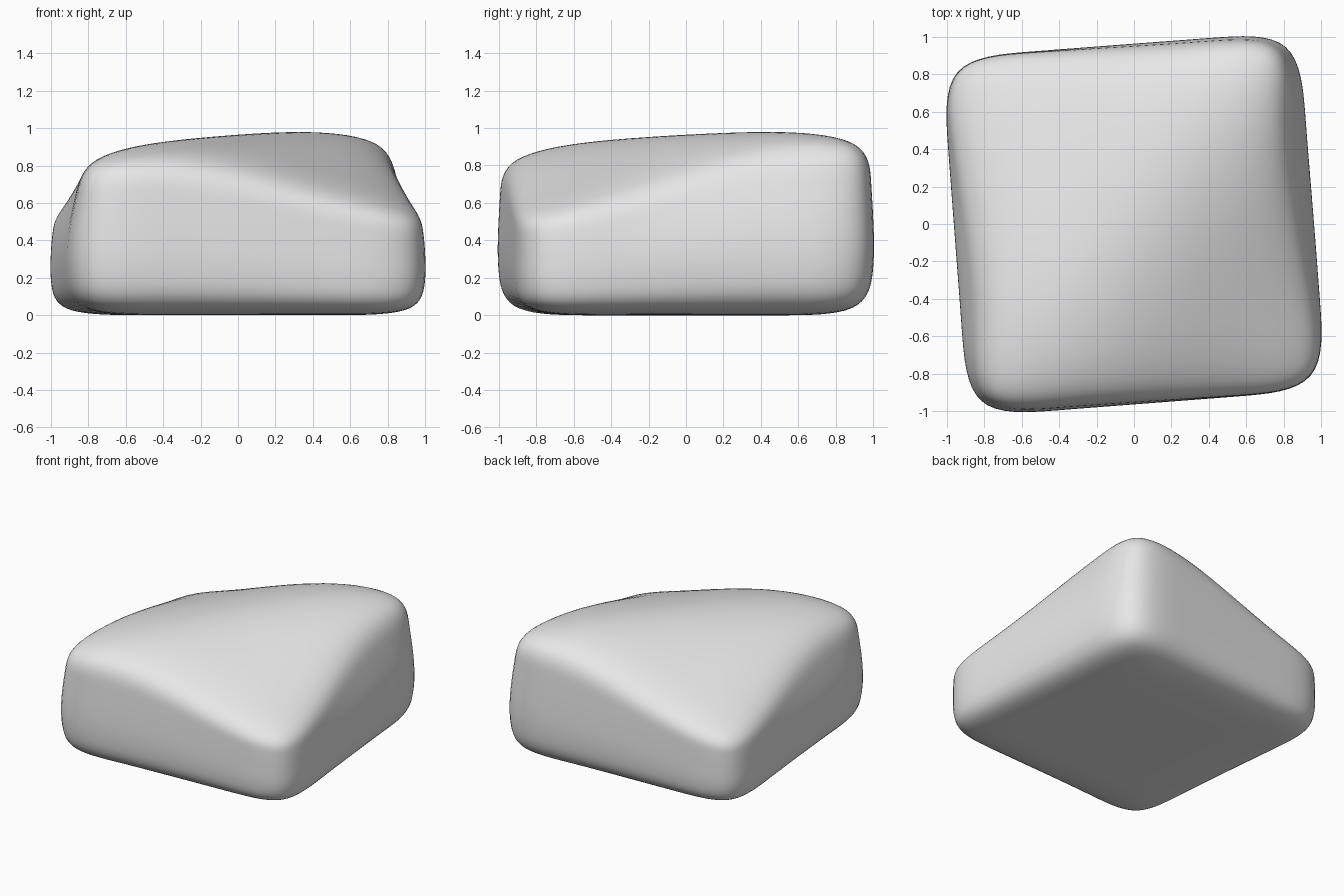
import bpy
import bmesh
import math

# Remove the default object
default = bpy.data.objects.get("Cube")
if default:
    bpy.data.objects.remove(default, do_unlink=True)

# Plain grey stone material
stone = bpy.data.materials.new("light grey stone")
stone.use_nodes = True
grey = (0.8, 0.8, 0.8, 1)
stone.diffuse_color = grey
stone.node_tree.nodes["Principled BSDF"].inputs["Base Color"].default_value = grey


def top_height(u, v):
    """Broad diagonal ridge with rounded ends, falling to two low corners."""
    along = (u + v) / 2
    across = (u - v) / 2
    ridge = 0.47 + 0.06 * along - 0.11 * along ** 4
    bell = max(0, 0.5 + 0.5 * math.cos(math.pi * across)) ** 0.8
    return 0.53 + ridge * bell


# Cage: a gridded cube shaped into a skewed boulder
bm = bmesh.new()
bmesh.ops.create_cube(bm, size=2)
bmesh.ops.subdivide_edges(bm, edges=bm.edges[:], cuts=3, use_grid_fill=True)
for vert in bm.verts:
    u, v = vert.co.x, vert.co.y
    level = (vert.co.z + 1) / 2
    z = top_height(u, v) * level
    # Upper flanks lean inward, most of all midway along the two long sides
    lean = max(0, z - 0.42)
    u *= 1 - (0.1 + 0.24 * (1 - v * v)) * lean
    v *= 1 - 0.06 * lean
    # The underside is drawn in a little
    if level < 0.1:
        u, v = u * 0.95, v * 0.95
    vert.co = (0.96 * u - 0.07 * v, 0.96 * v + 0.075 * u, z)

mesh = bpy.data.meshes.new("boulder")
bm.to_mesh(mesh)
bm.free()
mesh.materials.append(stone)
mesh.shade_smooth()

# Smooth rounded surface
boulder = bpy.data.objects.new("boulder", mesh)
bpy.context.collection.objects.link(boulder)
smooth = boulder.modifiers.new("rounding", "SUBSURF")
smooth.levels = smooth.render_levels = 3
